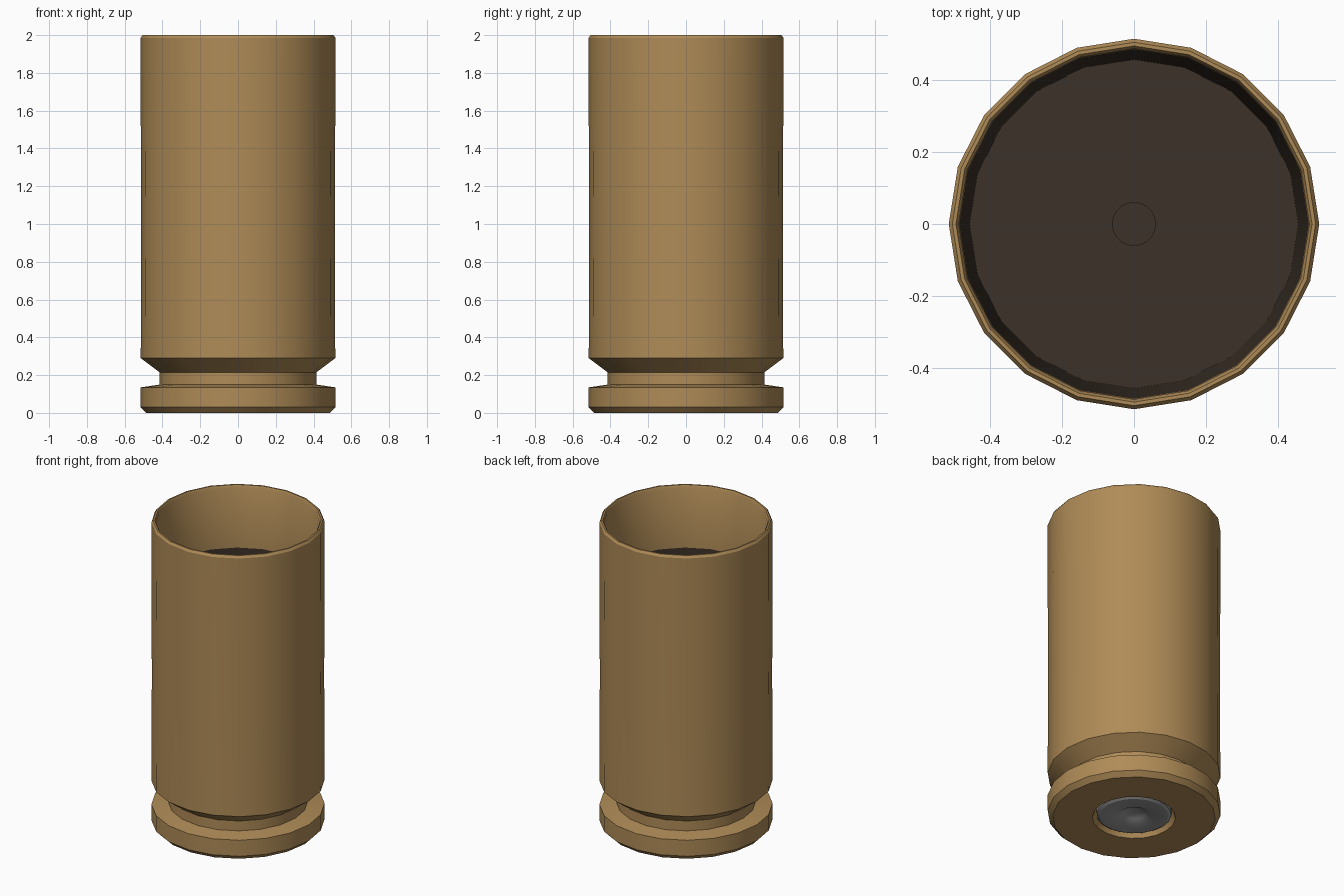
import bpy, bmesh, math

cube = bpy.data.objects.get("Cube")
if cube:
    bpy.data.objects.remove(cube, do_unlink=True)

SIDES = 20


def material(name, rgb):
    m = bpy.data.materials.new(name)
    m.use_nodes = True
    m.diffuse_color = (*rgb, 1)
    bsdf = next(n for n in m.node_tree.nodes if n.type == 'BSDF_PRINCIPLED')
    bsdf.inputs["Base Color"].default_value = (*rgb, 1)
    return m


brass = material("brass", (0.43, 0.26, 0.095))
soot = material("dark soot", (0.045, 0.031, 0.021))
steel = material("primer grey", (0.31, 0.31, 0.31))


def lathe(name, profile, mat):
    """Revolve (radius, z) points about z; a radius of 0 closes the end."""
    bm = bmesh.new()
    rings = []
    for r, z in profile:
        n = 1 if r == 0 else SIDES
        rings.append([bm.verts.new((r * math.cos(2 * math.pi * i / SIDES),
                                    r * math.sin(2 * math.pi * i / SIDES), z))
                      for i in range(n)])
    for a, b in zip(rings, rings[1:]):
        for i in range(SIDES):
            j = (i + 1) % SIDES
            quad = [a[i % len(a)], a[j % len(a)], b[j % len(b)], b[i % len(b)]]
            bm.faces.new(list(dict.fromkeys(quad)))
    me = bpy.data.meshes.new(name)
    bm.to_mesh(me)
    bm.free()
    me.materials.append(mat)
    ob = bpy.data.objects.new(name, me)
    bpy.context.collection.objects.link(ob)
    bpy.ops.object.select_all(action='DESELECT')
    ob.select_set(True)
    bpy.context.view_layer.objects.active = ob
    bpy.ops.object.shade_smooth_by_angle(angle=math.radians(30))
    return ob


# Brass shell: primer pocket, rim, extractor groove, wall, mouth, upper bore
lathe("casing", [
    (0.225, 0.05), (0.248, 0.0), (0.485, 0.0), (0.515, 0.03), (0.515, 0.135),
    (0.415, 0.15), (0.415, 0.215), (0.515, 0.29), (0.513, 1.0), (0.516, 1.84),
    (0.516, 1.985), (0.506, 2.0), (0.496, 2.0), (0.488, 1.985), (0.487, 1.59),
], brass)

# Sooty inside of the case, with the flash hole in its floor
lathe("inner_chamber", [
    (0.487, 1.59), (0.458, 0.40), (0.06, 0.40), (0.06, 0.30), (0, 0.30),
], soot)

# Dark ring around the primer
lathe("primer_seat", [(0, 0.05), (0.235, 0.05)], soot)

# Primer cup with the firing pin dent
lathe("primer", [
    (0, 0.045), (0.04, 0.041), (0.07, 0.031), (0.1, 0.013),
    (0.205, 0.01), (0.222, 0.02), (0.225, 0.05),
], steel)
